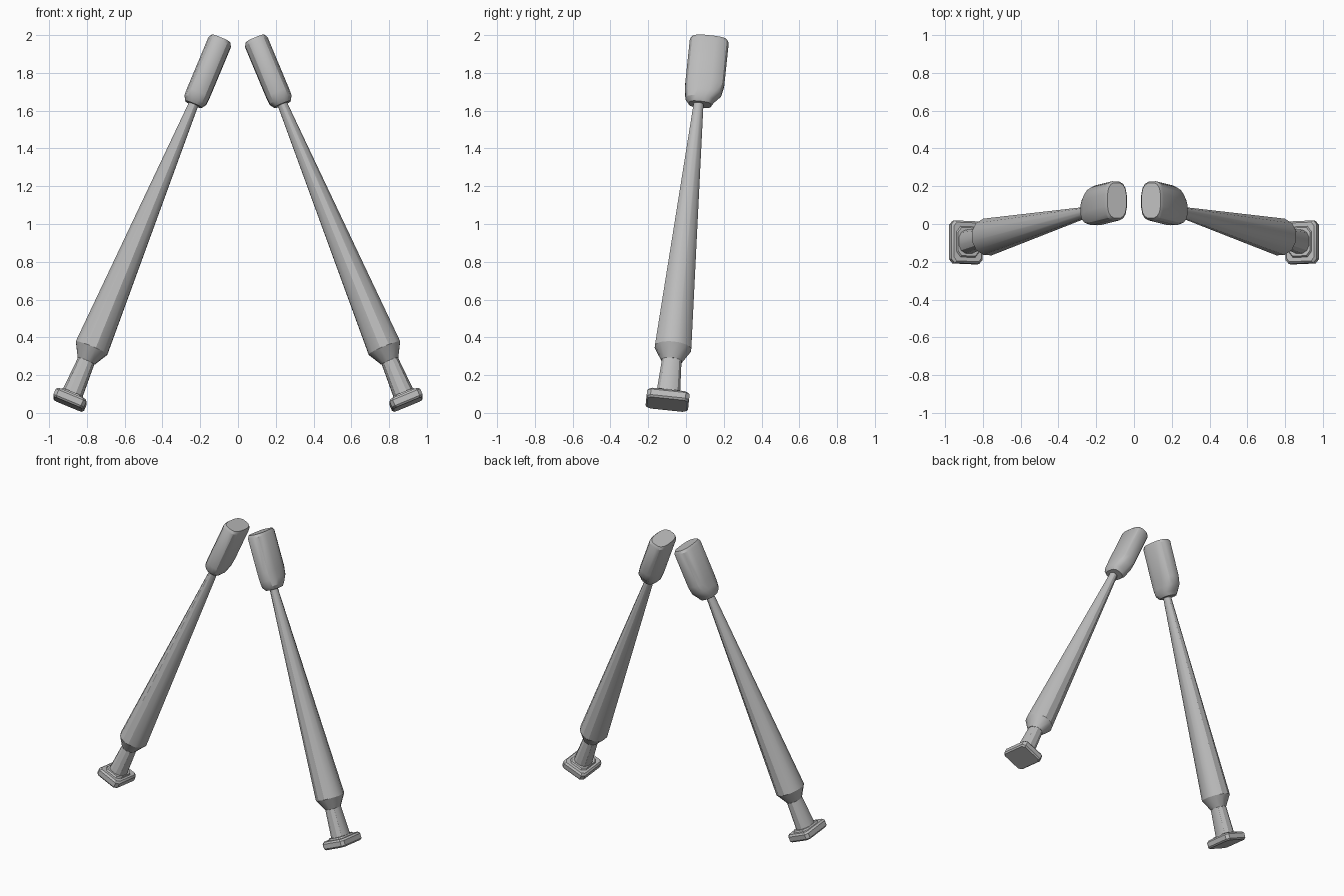
import bpy, bmesh, math
from mathutils import Vector, Matrix

if "Cube" in bpy.data.objects:
    bpy.data.objects.remove(bpy.data.objects["Cube"], do_unlink=True)

grey = bpy.data.materials.new("plain_grey")
grey.use_nodes = True
colour = (0.5, 0.5, 0.5, 1)
grey.diffuse_color = colour
bsdf = next(n for n in grey.node_tree.nodes if n.type == "BSDF_PRINCIPLED")
bsdf.inputs["Base Color"].default_value = colour

# Frame of one splayed leg: local z runs from the sole up to the hip
base = Vector((0.90, -0.10, 0.045))
up = Vector((-0.384, 0.096, 0.918)).normalized()
side = (Vector((1, 0, 0)) - up * up.x).normalized()
back = up.cross(side)
frame = Matrix.Translation(base) @ Matrix((side, back, up)).transposed().to_4x4()


def rounded(n, power):
    """Unit superellipse outline with n sides."""
    pts = []
    for i in range(n):
        a = 2 * math.pi * (i + 0.5) / n
        c, s = math.cos(a), math.sin(a)
        pts.append((math.copysign(abs(c) ** (2 / power), c),
                    math.copysign(abs(s) ** (2 / power), s)))
    return pts


def chamfered(cx, cy):
    """Unit square outline with cut corners."""
    a, b = 1 - cx, 1 - cy
    return [(1, -b), (1, b), (a, 1), (-a, 1), (-1, b), (-1, -b), (-a, -1), (a, -1)]


def loft(name, outline, rings, angle=30):
    """Skin rings of (z, half width, half depth, depth offset), mirrored to both legs."""
    bm = bmesh.new()
    loops = [[bm.verts.new(frame @ Vector((x * hx, y * hy + oy, z))) for x, y in outline]
             for z, hx, hy, oy in rings]
    n = len(outline)
    for lo, hi in zip(loops, loops[1:]):
        for i in range(n):
            j = (i + 1) % n
            bm.faces.new((lo[i], lo[j], hi[j], hi[i]))
    bm.faces.new(loops[0][::-1])
    bm.faces.new(loops[-1])
    bmesh.ops.recalc_face_normals(bm, faces=bm.faces)
    mesh = bpy.data.meshes.new(name)
    bm.to_mesh(mesh)
    bm.free()
    mesh.materials.append(grey)
    obj = bpy.data.objects.new(name, mesh)
    bpy.context.collection.objects.link(obj)
    bpy.ops.object.select_all(action="DESELECT")
    obj.select_set(True)
    bpy.context.view_layer.objects.active = obj
    bpy.ops.object.shade_smooth_by_angle(angle=math.radians(angle))
    mirror = obj.modifiers.new("both_legs", "MIRROR")
    mirror.use_mirror_merge = False


# Foot pads with softened rims
loft("foot_pads", chamfered(0.2, 0.18), [
    (0.0, 0.080, 0.105, 0), (0.010, 0.088, 0.113, 0),
    (0.042, 0.088, 0.113, 0), (0.054, 0.078, 0.103, 0)])

# Low collars where the ankles meet the pads
loft("foot_collars", chamfered(0.35, 0.35), [
    (0.045, 0.068, 0.088, 0), (0.064, 0.060, 0.075, 0)])

# Ankles, narrowing upward
loft("ankles", rounded(12, 2.3), [
    (0.05, 0.058, 0.065, 0), (0.26, 0.047, 0.053, 0)])

# Long tapered shafts with a flared lower end
loft("shafts", rounded(12, 2), [
    (0.25, 0.050, 0.056, 0), (0.325, 0.093, 0.100, 0),
    (1.75, 0.026, 0.026, 0)])

# Upper joint blocks: flattened, offset backward, cut away below
loft("upper_blocks", rounded(16, 2.8), [
    (1.730, 0.047, 0.060, 0.008), (1.755, 0.063, 0.076, 0.005),
    (1.795, 0.065, 0.098, 0.018), (1.850, 0.065, 0.105, 0.022),
    (2.090, 0.065, 0.105, 0.022), (2.108, 0.055, 0.095, 0.022)])
